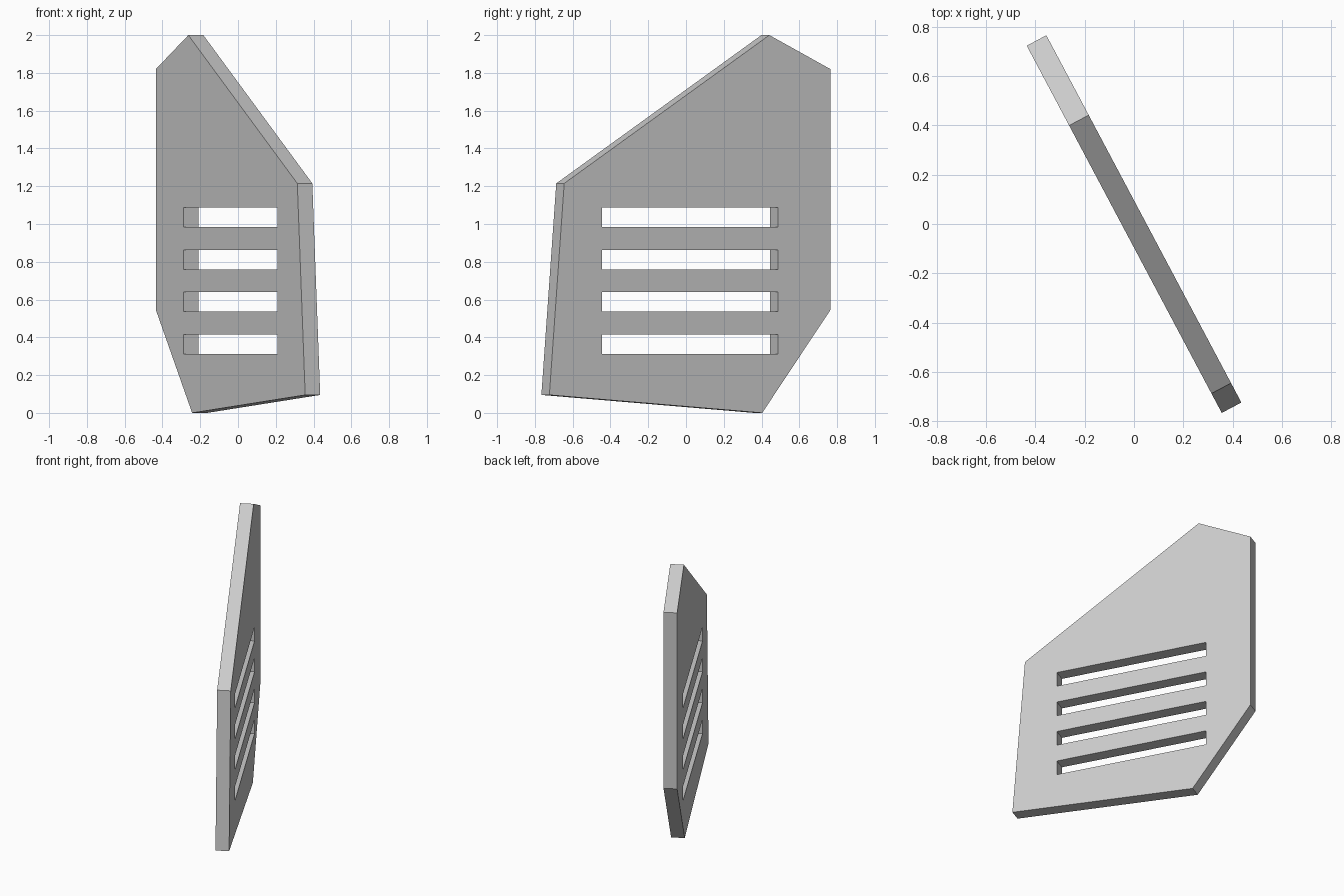
import bpy, bmesh
from mathutils import Matrix, Vector

cube = bpy.data.objects.get("Cube")
if cube:
    bpy.data.objects.remove(cube, do_unlink=True)

# Single plain grey finish
grey = bpy.data.materials.new("light_grey")
grey.use_nodes = True
colour = (0.6, 0.6, 0.6, 1)
grey.diffuse_color = colour
grey.node_tree.nodes["Principled BSDF"].inputs["Base Color"].default_value = colour

# Outline in the plate's own plane: distance along the plate, height
OUTLINE = [(-0.433, 0), (0.843, 0.095), (0.754, 1.215),
           (-0.476, 2), (-0.842, 1.82), (-0.842, 0.545)]
THICKNESS = 0.09
SLOT_HALF, SLOT_HEIGHT, SLOT_STEP, FIRST_SLOT = 0.528, 0.103, 0.2235, 0.313


def add_loop(curve, points):
    spline = curve.splines.new("POLY")
    spline.points.add(len(points) - 1)
    for target, (s, z) in zip(spline.points, points):
        target.co = (s, z, 0, 1)
    spline.use_cyclic_u = True


# Flat profile with four slots, extruded to thickness
profile = bpy.data.curves.new("plate_profile", "CURVE")
profile.dimensions = "2D"
profile.fill_mode = "BOTH"
profile.extrude = THICKNESS / 2
add_loop(profile, OUTLINE)
for i in range(4):
    low = FIRST_SLOT + i * SLOT_STEP
    high = low + SLOT_HEIGHT
    add_loop(profile, [(-SLOT_HALF, low), (-SLOT_HALF, high),
                       (SLOT_HALF, high), (SLOT_HALF, low)])

helper = bpy.data.objects.new("profile_helper", profile)
bpy.context.scene.collection.objects.link(helper)
bpy.context.view_layer.update()
mesh = bpy.data.meshes.new_from_object(
    helper.evaluated_get(bpy.context.evaluated_depsgraph_get()))
bpy.data.objects.remove(helper, do_unlink=True)

# Stand the plate upright and turn it about the vertical axis
along = Vector((0.469, -0.883, 0)).normalized()
up = Vector((0, 0, 1))
turn = Matrix((along, up, along.cross(up))).transposed().to_4x4()

bm = bmesh.new()
bm.from_mesh(mesh)
bmesh.ops.transform(bm, matrix=turn, verts=bm.verts)
bmesh.ops.remove_doubles(bm, verts=bm.verts, dist=0.0005)
bmesh.ops.recalc_face_normals(bm, faces=bm.faces)
for face in bm.faces:
    face.smooth = False
    face.material_index = 0
bm.to_mesh(mesh)
bm.free()

mesh.name = "slotted_plate"
mesh.materials.clear()
mesh.materials.append(grey)
plate = bpy.data.objects.new("slotted_plate", mesh)
bpy.context.scene.collection.objects.link(plate)
